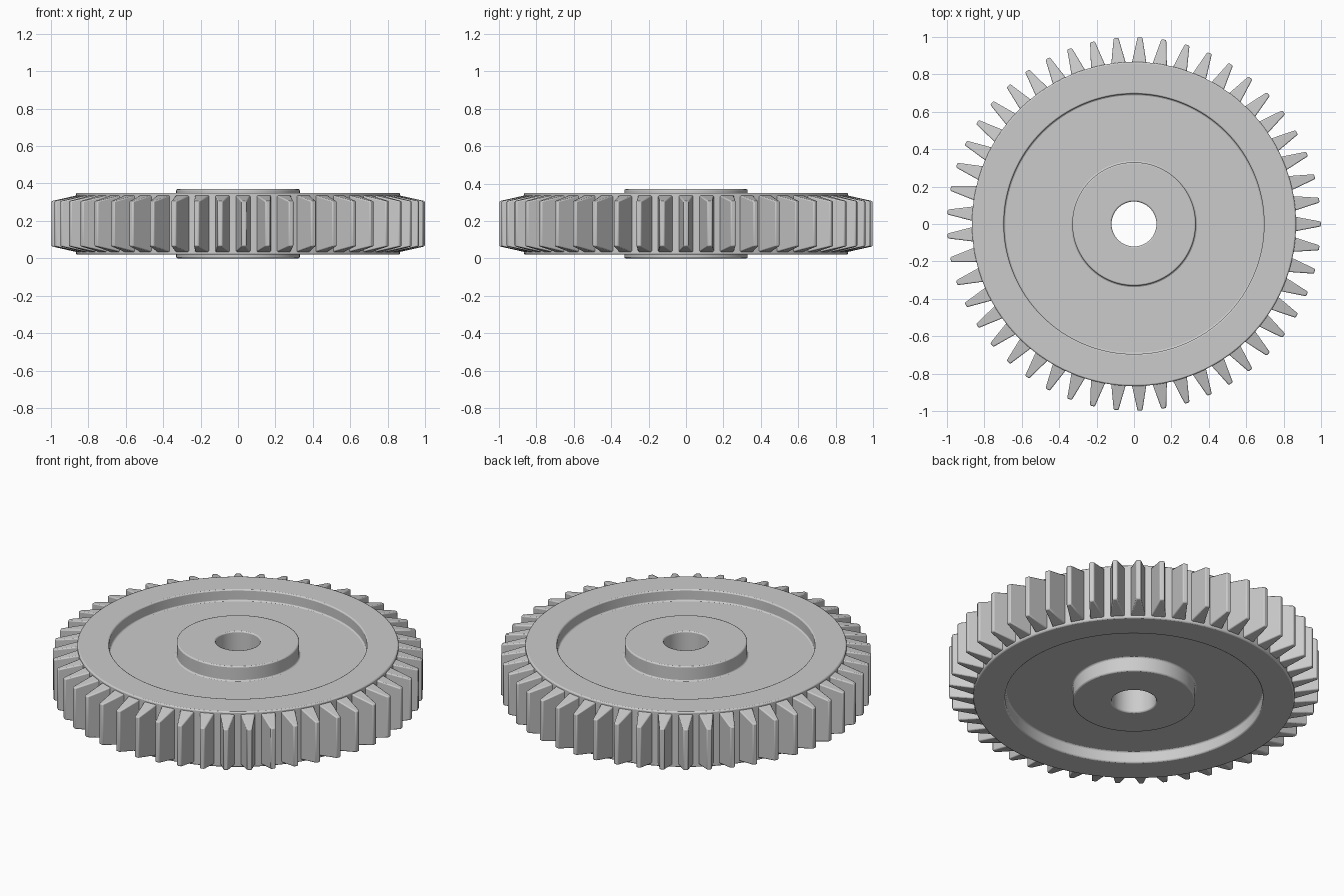
import bpy, bmesh, math
from mathutils import Matrix

if "Cube" in bpy.data.objects:
    bpy.data.objects.remove(bpy.data.objects["Cube"])

TEETH = 49
MID = 0.185          # mid-plane height, the gear is mirrored about it


def finish(bm, name, bevel):
    bmesh.ops.recalc_face_normals(bm, faces=bm.faces)
    me = bpy.data.meshes.new(name)
    bm.to_mesh(me)
    bm.free()
    ob = bpy.data.objects.new(name, me)
    bpy.context.collection.objects.link(ob)
    if bevel:
        mod = ob.modifiers.new("soft_edges", 'BEVEL')
        mod.width = bevel
        mod.segments = 2
        mod.limit_method = 'ANGLE'
        mod.angle_limit = math.radians(40)
    bpy.ops.object.select_all(action='DESELECT')
    ob.select_set(True)
    bpy.context.view_layer.objects.active = ob
    bpy.ops.object.shade_smooth_by_angle(angle=math.radians(35))
    return ob


# Wheel body: hub, recessed web and raised rim turned from one profile
half = [(0.12, 0.185), (0.33, 0.185), (0.33, 0.098), (0.695, 0.098),
        (0.695, 0.165), (0.866, 0.165)]
profile = [(r, MID + h) for r, h in half] + [(r, MID - h) for r, h in reversed(half)]
SEG = 128
bm = bmesh.new()
rings = []
for i in range(SEG):
    a = 2 * math.pi * i / SEG
    rings.append([bm.verts.new((r * math.cos(a), r * math.sin(a), z)) for r, z in profile])
n = len(profile)
for i in range(SEG):
    p, q = rings[i], rings[(i + 1) % SEG]
    for j in range(n):
        k = (j + 1) % n
        bm.faces.new((p[j], q[j], q[k], p[k]))
finish(bm, "wheel_body", 0.007)

# Teeth: tapered wedges whose ends slope in towards the tip
bm = bmesh.new()
sections = [(0.85, 0.041, 0.154), (0.998, 0.013, 0.121)]   # radius, half width, half height
for t in range(TEETH):
    rot = Matrix.Rotation(2 * math.pi * t / TEETH, 4, 'Z')
    cube = bmesh.ops.create_cube(bm, size=2)["verts"]
    for v in cube:
        r, w, h = sections[1 if v.co.x > 0 else 0]
        v.co = (r, w * v.co.y, MID + h * v.co.z)
    bmesh.ops.transform(bm, matrix=rot, verts=cube)
finish(bm, "gear_teeth", 0.006)
